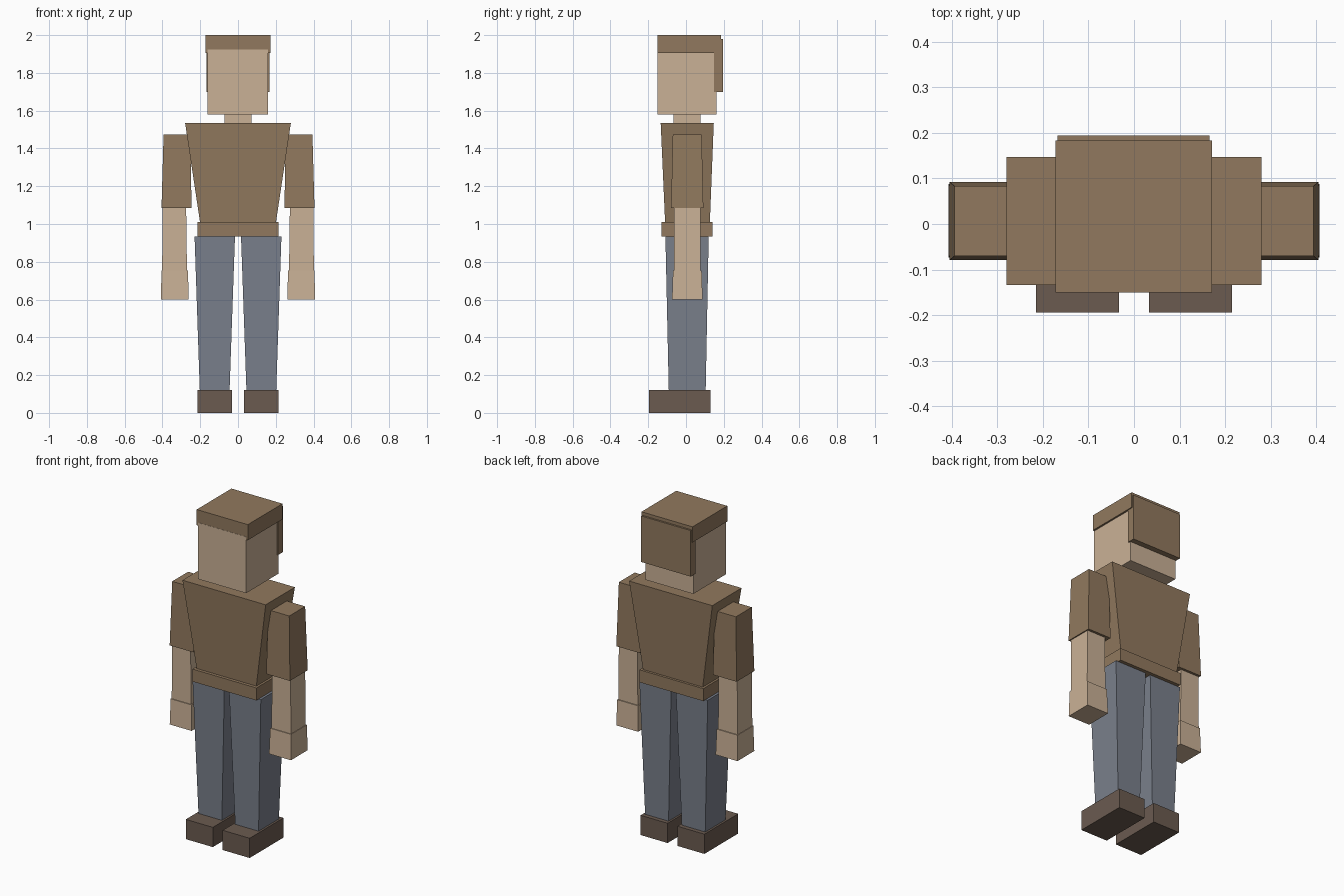
import bpy

if "Cube" in bpy.data.objects:
    bpy.data.objects.remove(bpy.data.objects["Cube"])


def material(name, rgb):
    """Flat colour given as sRGB bytes, stored as linear values."""
    def lin(c):
        c /= 255
        return c / 12.92 if c <= 0.04045 else ((c + 0.055) / 1.055) ** 2.4
    m = bpy.data.materials.new(name)
    m.diffuse_color = (*[lin(c) for c in rgb], 1)
    m.use_nodes = True
    m.node_tree.nodes["Principled BSDF"].inputs["Base Color"].default_value = m.diffuse_color
    return m


BROWN = material("brown cloth and hair", (145, 121, 94))
SKIN = material("skin", (202, 177, 150))
DENIM = material("blue grey trousers", (122, 128, 140))
LEATHER = material("dark leather", (107, 91, 80))


def block(name, mat, z0, low, z1, high=None, side=1):
    """Tapered box: low and high are (x0, x1, y0, y1) rectangles; side=-1 mirrors in x."""
    high = high or low
    verts = []
    for z, (x0, x1, y0, y1) in ((z0, low), (z1, high)):
        if side < 0:
            x0, x1 = -x1, -x0
        verts += [(x0, y0, z), (x1, y0, z), (x1, y1, z), (x0, y1, z)]
    faces = [(3, 2, 1, 0), (4, 5, 6, 7)]
    faces += [(i, (i + 1) % 4, (i + 1) % 4 + 4, i + 4) for i in range(4)]
    mesh = bpy.data.meshes.new(name)
    mesh.from_pydata(verts, [], faces)
    mesh.materials.append(mat)
    obj = bpy.data.objects.new(name, mesh)
    bpy.context.collection.objects.link(obj)
    return obj


# Head, neck and hair
block("head", SKIN, 1.58, (-0.162, 0.16, -0.151, 0.161), 1.923)
block("neck", SKIN, 1.50, (-0.072, 0.072, -0.067, 0.078), 1.60)
block("hair_top", BROWN, 1.905, (-0.173, 0.171, -0.15, 0.184), 2.0)
block("hair_back", BROWN, 1.70, (-0.168, 0.166, 0.148, 0.195), 1.98)

# Shirt body and hem band
block("shirt", BROWN, 0.95, (-0.192, 0.192, -0.108, 0.124),
      1.535, (-0.28, 0.28, -0.134, 0.147))
block("shirt_hem", BROWN, 0.934, (-0.215, 0.215, -0.13, 0.141), 1.01)

# Limbs, once per side
for side, tag in ((1, "left"), (-1, "right")):
    block(f"sleeve_{tag}", BROWN, 1.084, (0.246, 0.405, -0.079, 0.092),
          1.473, (0.252, 0.394, -0.07, 0.083), side)
    block(f"forearm_{tag}", SKIN, 0.74, (0.27, 0.402, -0.064, 0.077),
          1.12, (0.275, 0.398, -0.064, 0.077), side)
    block(f"hand_{tag}", SKIN, 0.60, (0.261, 0.408, -0.074, 0.088),
          0.755, (0.265, 0.405, -0.069, 0.083), side)
    block(f"trouser_leg_{tag}", DENIM, 0.11, (0.045, 0.202, -0.091, 0.104),
          0.935, (0.016, 0.23, -0.109, 0.12), side)
    block(f"shoe_{tag}", LEATHER, 0.0, (0.033, 0.215, -0.195, 0.13), 0.12, None, side)
